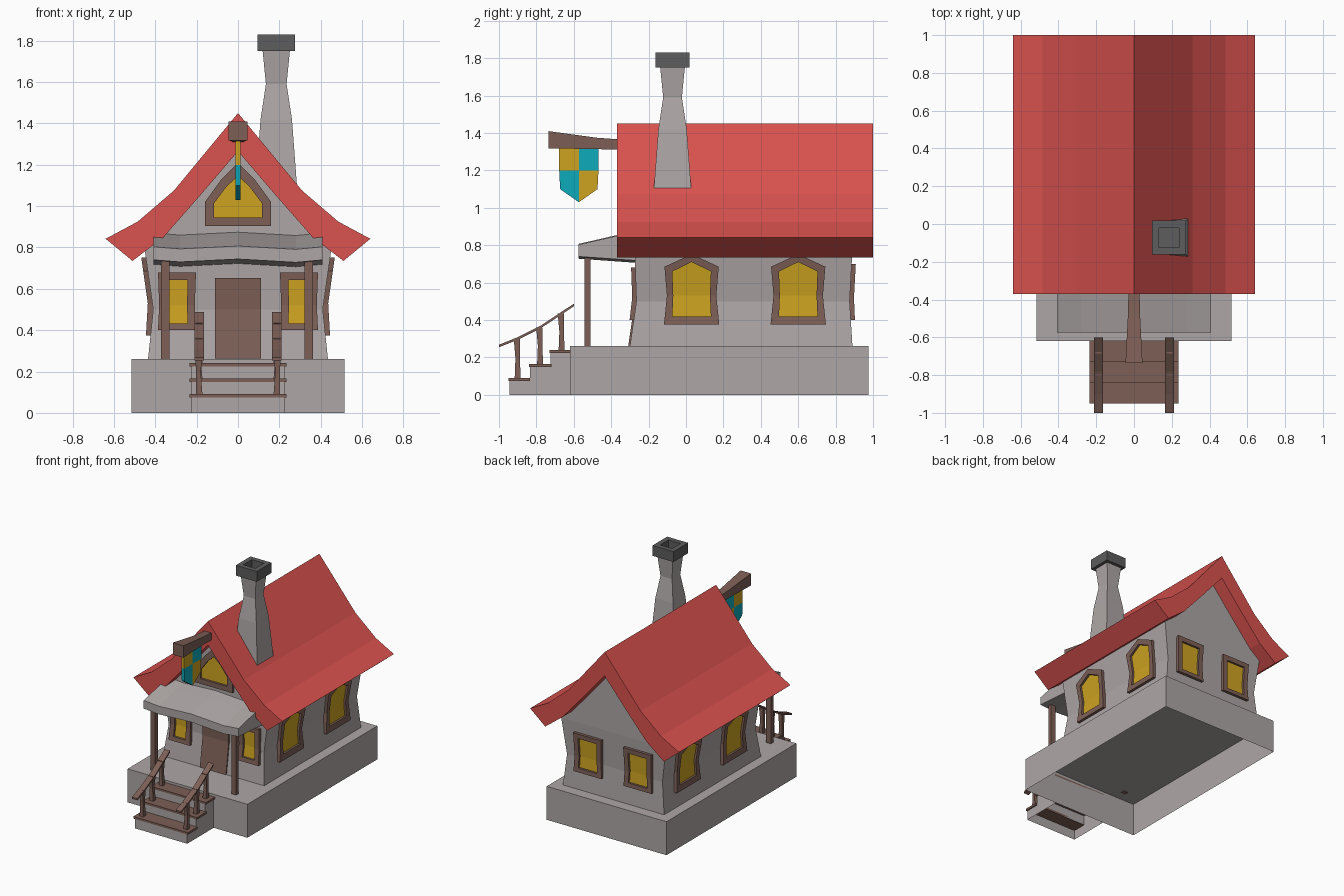
import bpy, bmesh

if "Cube" in bpy.data.objects:
    bpy.data.objects.remove(bpy.data.objects["Cube"])


def material(name, r, g, b):
    m = bpy.data.materials.new(name)
    m.use_nodes = True
    m.diffuse_color = (r, g, b, 1)
    m.node_tree.nodes["Principled BSDF"].inputs["Base Color"].default_value = (r, g, b, 1)
    return m


STONE = material("light stone", .42, .385, .38)
SLATE = material("dark slate", .11, .11, .11)
RED = material("roof red", .70, .085, .078)
WOOD = material("brown wood", .205, .115, .093)
YELLOW = material("window yellow", .62, .37, .015)
TEAL = material("sign teal", .004, .40, .50)


def loft(name, rings, mat, caps=True, closed=False, open_floor=False):
    """Skin matching point rings; caps are strips of quads across each end ring."""
    bm = bmesh.new()
    rows = [[bm.verts.new(p) for p in ring] for ring in rings]
    n = len(rows[0])
    pairs = list(zip(rows, rows[1:]))
    if closed:
        pairs.append((rows[-1], rows[0]))
    for a, b in pairs:
        for i in range(n):
            j = (i + 1) % n
            bm.faces.new((a[i], a[j], b[j], b[i]))
    if caps:
        for row in (rows[0], rows[-1]):
            i, j = 0, n - 1
            while i + 1 < j:
                quad = [row[i], row[i + 1], row[j - 1], row[j]]
                bm.faces.new(list(dict.fromkeys(quad)))
                i, j = i + 1, j - 1
    bmesh.ops.recalc_face_normals(bm, faces=bm.faces)
    if open_floor:
        bm.normal_update()
        floor = [f for f in bm.faces if f.normal.z < -.9]
        bmesh.ops.delete(bm, geom=floor, context='FACES')
    mesh = bpy.data.meshes.new(name)
    bm.to_mesh(mesh)
    bm.free()
    mesh.materials.append(mat)
    ob = bpy.data.objects.new(name, mesh)
    bpy.context.scene.collection.objects.link(ob)
    return ob


def prism_x(name, profile, x0, x1, mat):
    return loft(name, [[(x, y, z) for y, z in profile] for x in (x0, x1)], mat)


def square(cx, cy, h, z):
    return [(cx - h, cy - h, z), (cx + h, cy - h, z), (cx + h, cy + h, z), (cx - h, cy + h, z)]


def box(name, x0, x1, y0, y1, z0, z1, mat, **kw):
    ring = [(x0, y0), (x1, y0), (x1, y1), (x0, y1)]
    return loft(name, [[(x, y, z) for x, y in ring] for z in (z0, z1)], mat, **kw)


def mirrored(half):
    """Full outline from its right half, listed bottom to top."""
    return half + [(-u, z) for u, z in reversed(half) if u > 0]


# Wall levels: height, half width, front depth, back depth
LEVELS = [(.26, .435, .30, .89), (.5, .41, .265, .875), (.78, .45, .275, .89)]


def wall(z, k):
    for a, b in zip(LEVELS, LEVELS[1:]):
        if z <= b[0]:
            t = max(0, (z - a[0]) / (b[0] - a[0]))
            return a[k] + t * (b[k] - a[k])
    return LEVELS[-1][k]


def on_wall(side, centre, outline, off):
    """Lay an outline on a wall, following the wall's bend."""
    pts = []
    for u, z in outline:
        if side == "front":
            pts.append((centre + u, -wall(z, 2) - off, z))
        elif side == "back":
            pts.append((centre + u, wall(z, 3) + off, z))
        else:
            s = 1 if side == "left" else -1
            pts.append((s * (wall(z, 1) + off), centre + u, z))
    return pts


def window(name, side, centre, outer, inner):
    o, i = mirrored(outer), mirrored(inner)
    loft(name + "_frame", [on_wall(side, centre, o, -.01), on_wall(side, centre, o, .022),
                           on_wall(side, centre, i, .022), on_wall(side, centre, i, -.01)],
         WOOD, caps=False, closed=True)
    loft(name + "_glass", [on_wall(side, centre, i, -.012), on_wall(side, centre, i, .006)], YELLOW)


# Foundation, hollow underneath
box("foundation", -.515, .515, -.62, .975, 0, .26, STONE, open_floor=True)

# House walls with gables
gable = mirrored([(l[1], l[0]) for l in LEVELS] + [(.36, .86), (.17, 1.08), (0, 1.29)])
loft("house_walls", [[(x, -wall(z, 2), z) for x, z in gable],
                     [(x, wall(z, 3), z) for x, z in gable]], STONE)

# Flared roof
top = [(.64, .842), (.485, .925), (.31, 1.075), (0, 1.45)]
under = [(.51, .735), (.36, .85), (.18, 1.055), (0, 1.265)]
top = top + [(-x, z) for x, z in reversed(top[:-1])]
under = under + [(-x, z) for x, z in reversed(under[:-1])]
section = top + under[::-1]
loft("roof", [[(x, y, z) for x, z in section] for y in (-.37, 1.0)], RED)

# Windows
arch_out = [(.148, .375), (.132, .53), (.145, .685), (0, .752)]
arch_in = [(.103, .42), (.098, .53), (.103, .66), (0, .71)]
for side in ("left", "right"):
    for where, y in (("front", .03), ("rear", .6)):
        window(f"{side}_{where}_window", side, y, arch_out, arch_in)
for side, cx, w, rise in (("front", .295, .092, 0), ("back", .215, .12, .02)):
    outer = [(w, .4), (w - .006, .52), (w, .68 + rise)]
    inner = [(w - .04, .432), (w - .044, .52), (w - .04, .643 + rise)]
    for s in (-1, 1):
        window(f"{side}_window_{'left' if s > 0 else 'right'}", side, s * cx, outer, inner)
window("gable_window", "front", 0, [(.16, .905), (.16, 1.02), (.08, 1.13), (0, 1.21)],
       [(.115, .945), (.115, 1.015), (.055, 1.095), (0, 1.145)])

# Door
door = mirrored([(.112, .262), (.112, .5), (.112, .652)])
loft("door", [on_wall("front", 0, door, -.01), on_wall("front", 0, door, .009)], WOOD)

# Porch roof with a wavy edge, and its posts
canopy = [(-.575, .74), (-.575, .803), (-.37, .85), (-.265, .872), (-.265, .718)]
waves = [(-.408, 0), (-.28, -.01), (0, .004), (.28, -.012), (.408, 0)]
loft("porch_roof", [[(x, y, z + d) for y, z in canopy] for x, d in waves], STONE)
for name, x in (("right", -.352), ("left", .342)):
    box(f"{name}_porch_post", x - .02, x + .02, -.542, -.51, .255, .745, WOOD)

# Stairs: hollow stone risers with wooden treads
treads = [(-.95, -.835, .075), (-.84, -.72, .15), (-.73, -.62, .225)]
for i, (y0, y1, z) in enumerate(treads):
    riser = [(-.225, -.62), (-.225, y0 + .005), (.225, y0 + .005), (.225, -.62)]
    low = treads[i - 1][2] if i else 0
    loft(f"step_riser_{i + 1}", [[(x, y, h) for x, y in riser] for h in (low, z)],
         STONE, caps=False)
    box(f"step_tread_{i + 1}", -.235, .235, y0, y1, z, z + .016, WOOD)

# Railings
handrail = [(-1.0, .268), (-.9, .308), (-.78, .368), (-.6, .487)]
rail_section = handrail + [(y, z - .014) for y, z in reversed(handrail)]
balusters = [(-.9, .09, .30), (-.78, .165, .36), (-.665, .24, .435)]
for name, s in (("left", 1), ("right", -1)):
    x = s * .188
    prism_x(f"{name}_handrail", rail_section, x - .023, x + .023, WOOD)
    for i, (y, z0, z1) in enumerate(balusters):
        mid = (z0 + z1) / 2
        loft(f"{name}_baluster_{i + 1}", [square(x, y, .016, z0), square(x + s * .004, y, .012, mid),
                                          square(x, y - .004, .017, z1)], WOOD)

# Chimney with a hollow cap
CX, CY = .185, -.072
shaft = [(.103, 1.05), (.1, 1.1), (.076, 1.42), (.05, 1.59), (.066, 1.752)]
loft("chimney", [square(CX, CY, h, z) for h, z in shaft], STONE)
cap = [(.09, 1.75), (.09, 1.83), (.052, 1.83), (.052, 1.765)]
loft("chimney_cap", [square(CX, CY, h, z) for h, z in cap], SLATE)

# Sign beam and quartered shield
beam = [(-.735, .045, 1.318, 1.41), (-.48, .032, 1.314, 1.375), (-.28, .028, 1.308, 1.36)]
loft("sign_beam", [[(-w, y, a), (w, y, a), (w, y, b), (-w, y, b)] for y, w, a, b in beam], WOOD)
YC = -.573
for name, s, upper, lower in (("front", -1, YELLOW, TEAL), ("rear", 1, TEAL, YELLOW)):
    edge = YC + s * .105
    prism_x(f"shield_{name}_top", [(YC, 1.2), (edge, 1.2), (edge, 1.316), (YC, 1.316)],
            -.012, .012, upper)
    prism_x(f"shield_{name}_bottom", [(YC, 1.2), (edge, 1.2), (edge - s * .005, 1.1), (YC, 1.03)],
            -.012, .012, lower)
